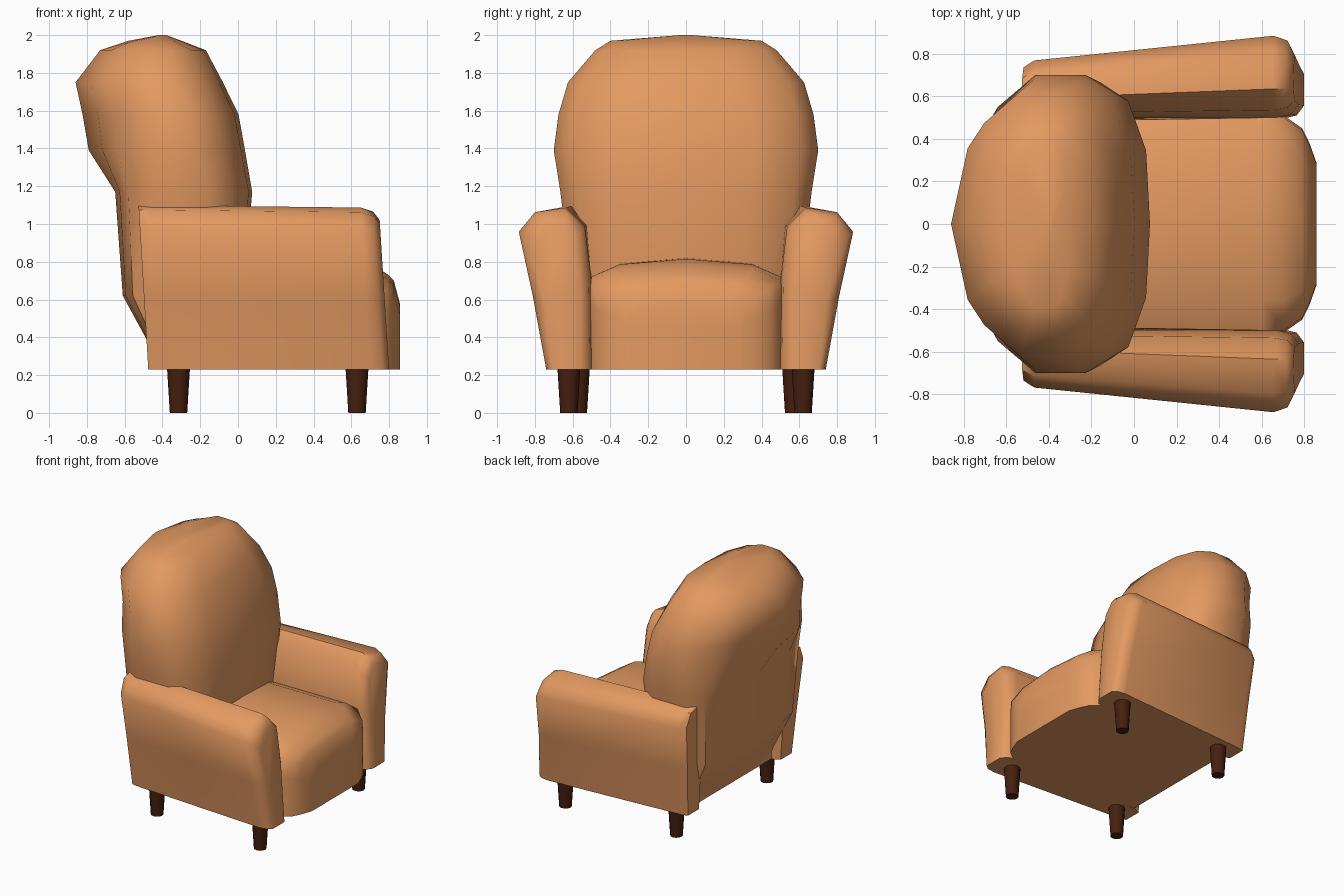
import bpy, bmesh, math

if "Cube" in bpy.data.objects:
    bpy.data.objects.remove(bpy.data.objects["Cube"])


def material(name, rgb):
    m = bpy.data.materials.new(name)
    m.diffuse_color = (*rgb, 1)
    m.use_nodes = True
    m.node_tree.nodes["Principled BSDF"].inputs["Base Color"].default_value = m.diffuse_color
    return m


TAN = material("tan leather", (0.77, 0.32, 0.12))
WOOD = material("dark wood", (0.06, 0.014, 0.005))


def loft(name, rings, mat, mirror=False, angle=50):
    """Skin a list of closed rings, cap both ends, shade smooth by angle."""
    bm = bmesh.new()
    loops = [[bm.verts.new(p) for p in ring] for ring in rings]
    n = len(loops[0])
    for a, b in zip(loops, loops[1:]):
        for i in range(n):
            j = (i + 1) % n
            bm.faces.new((a[i], a[j], b[j], b[i]))
    bm.faces.new(loops[0])
    bm.faces.new(loops[-1])
    bmesh.ops.recalc_face_normals(bm, faces=bm.faces)
    me = bpy.data.meshes.new(name)
    bm.to_mesh(me)
    bm.free()
    me.materials.append(mat)
    me.shade_smooth()
    me.set_sharp_from_angle(angle=math.radians(angle))
    ob = bpy.data.objects.new(name, me)
    bpy.context.collection.objects.link(ob)
    if mirror:
        mod = ob.modifiers.new("mirror", 'MIRROR')
        mod.use_axis = (False, True, False)
        mod.use_clip = False
    return ob


# Backrest: stacked rounded ovals, boxier at the rear lower down
# (z, back x, front x, half width, boxiness)
oval = [(1, 0), (.95, .52), (.72, .87), (.36, 1), (-.16, 1), (-.6, .76), (-.8, .57), (-1, 0)]
boxy = [(1, 0), (.95, .52), (.72, .87), (.36, 1), (-.50, 1), (-.86, .93), (-.97, .62), (-1, 0)]


def back_ring(z, b, f, w, k):
    half = [(o[0] + (c[0] - o[0]) * k, o[1] + (c[1] - o[1]) * k) for o, c in zip(oval, boxy)]
    pts = half + [(u, -v) for u, v in half[-2:0:-1]]
    return [((b + f) / 2 + u * (f - b) / 2, v * w, z) for u, v in pts]


levels = [(.235, -.41, -.02, .54, 1), (.40, -.49, .0, .56, 1),
          (.62, -.61, .03, .60, .9), (1.17, -.65, .075, .665, .8),
          (1.39, -.79, .037, .70, 0.15), (1.58, -.823, .003, .675, 0),
          (1.75, -.86, -.08, .625, 0), (1.92, -.73, -.17, .48, 0),
          (1.97, -.58, -.30, .40, 0), (2.0, -.42, -.38, .03, 0)]
loft("backrest", [back_ring(*lv) for lv in levels], TAN)

# Seat: crowned sections along x (x, half width, top height)
crown = [(1, 0), (1, .6), (.98, .84), (.69, .95), (0, 1)]
crown += [(-u, v) for u, v in crown[-2::-1]]
stations = [(-.41, .49, .80), (0, .50, .82), (.60, .51, .815), (.70, .513, .79),
            (.79, .45, .735), (.825, .38, .70), (.857, .29, .58)]
loft("seat", [[(x, u * w, .23 + v * (top - .23)) for u, v in crown]
              for x, w, top in stations], TAN)

# Arms: flared section, narrower to the rear, rounded front end
section = [(.495, .23), (.50, .70), (.535, 1.0), (.635, 1.10), (.80, 1.075),
           (.885, .97), (.81, .62), (.74, .23)]


def arm_ring(x, lean, flare, sy, sz):
    ring = []
    for y, z in section:
        y = .485 + (y - .485) * flare
        mid = .50 + .15 * flare
        t = (z - .23) / .87
        ring.append((x + lean * t, mid + (y - mid) * sy, .23 + (z - .23) * sz))
    return ring


loft("arm", [arm_ring(-.475, -.052, .71, .80, 1.0), arm_ring(-.43, -.045, .71, 1, 1),
             arm_ring(.70, -.05, 1, 1, .985), arm_ring(.765, -.05, 1, .9, .96),
             arm_ring(.80, -.05, 1, .6, .91)], TAN, mirror=True)

# Legs: tapered round pegs
for name, lx, ly in (("front_leg", .63, .62), ("rear_leg", -.315, .57)):
    loft(name, [[(lx + r * math.cos(i * math.tau / 12), ly + r * math.sin(i * math.tau / 12), z)
                 for i in range(12)] for z, r in ((0, .046), (.26, .062))], WOOD, mirror=True)
